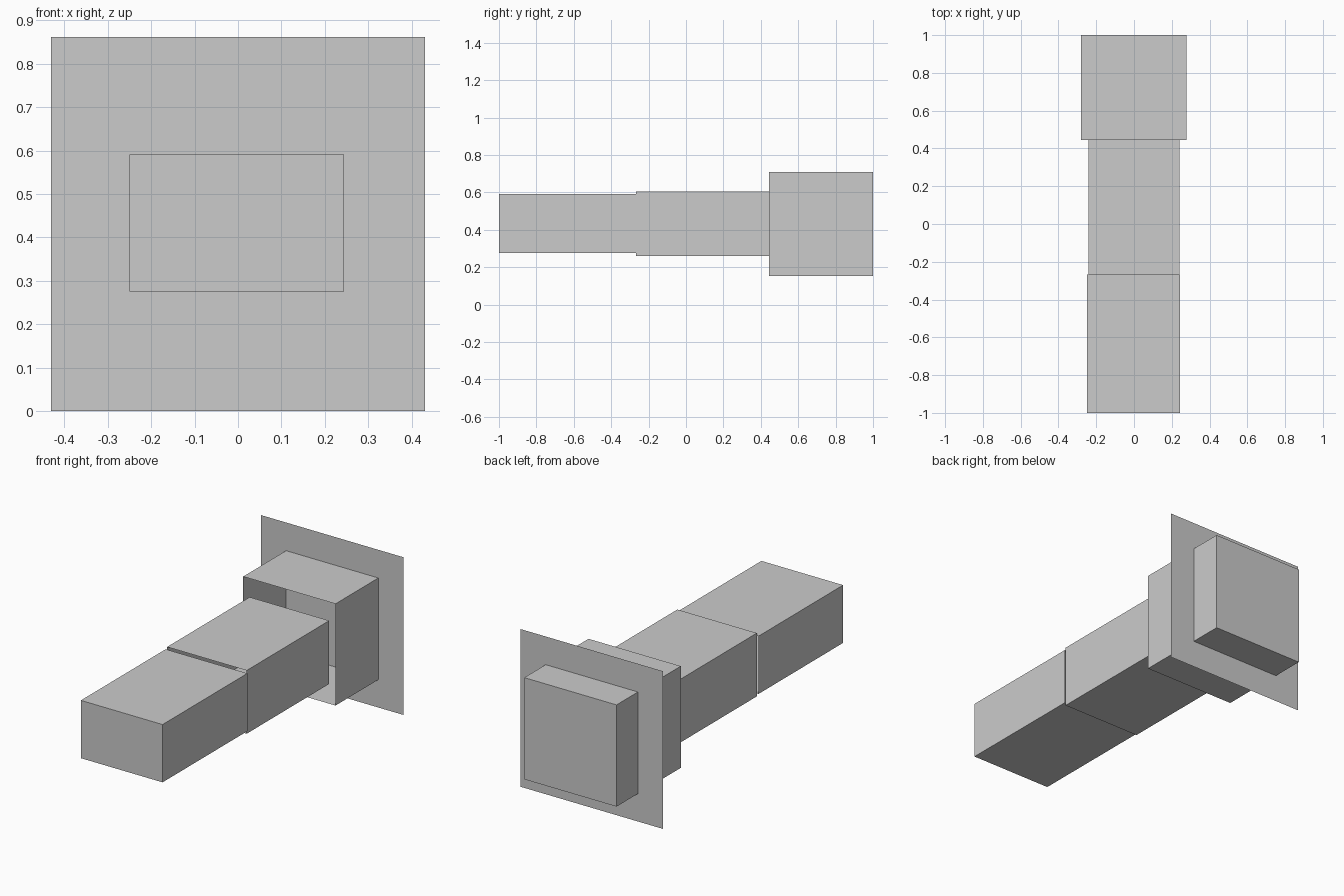
import bpy

if "Cube" in bpy.data.objects:
    bpy.data.objects.remove(bpy.data.objects["Cube"])


def make_box(name, lo, hi, open_sides=()):
    """Axis-aligned shell box; open_sides lists 'front' and/or 'back' faces to leave out."""
    verts = [(x, y, z) for x in (lo[0], hi[0]) for y in (lo[1], hi[1]) for z in (lo[2], hi[2])]
    sides = {
        "left": (0, 1, 3, 2), "right": (4, 6, 7, 5),
        "front": (0, 4, 5, 1), "back": (2, 3, 7, 6),
        "bottom": (0, 2, 6, 4), "top": (1, 5, 7, 3),
    }
    mesh = bpy.data.meshes.new(name)
    mesh.from_pydata(verts, [], [f for side, f in sides.items() if side not in open_sides])
    obj = bpy.data.objects.new(name, mesh)
    bpy.context.collection.objects.link(obj)
    return obj


JOINT_Y, HEAD_Y, PLATE_Y = -0.268, 0.445, 0.815

# Shaft: two hollow sections meeting at the joint
make_box("front_shaft", (-0.25, -1, 0.275), (0.244, JOINT_Y, 0.591), ("back",))
make_box("middle_shaft", (-0.241, JOINT_Y, 0.26), (0.24, HEAD_Y, 0.606), ("front", "back"))

# Head: cube shell open towards the shaft
make_box("head_block", (-0.28, HEAD_Y, 0.152), (0.278, 1, 0.708), ("front",))

# Thin square plate passing through the head
bpy.ops.mesh.primitive_plane_add(size=0.862, location=(0, PLATE_Y, 0.431),
                                 rotation=(1.5707963, 0, 0))
bpy.context.object.name = "flange_plate"
